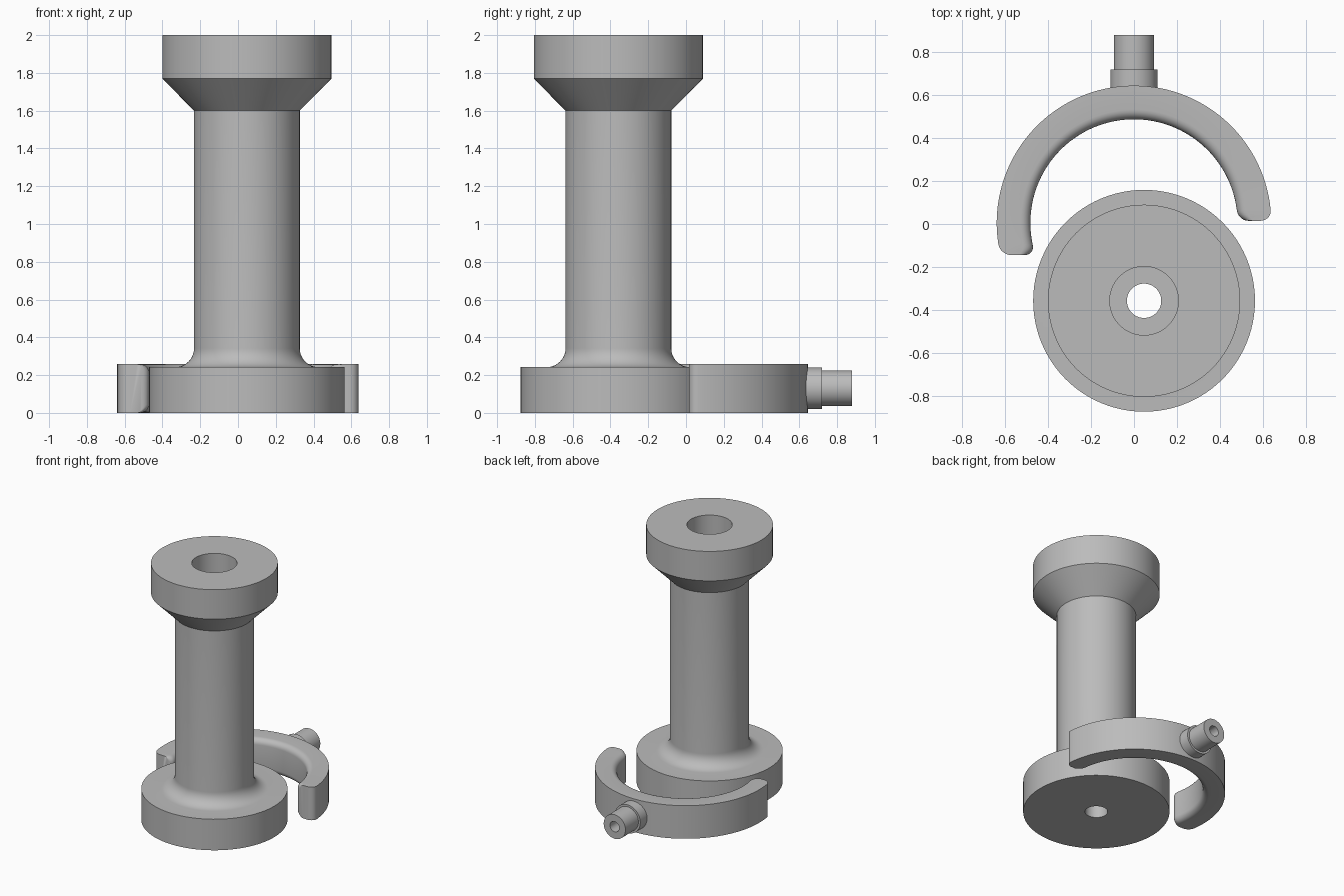
import bpy, bmesh, math
from mathutils import Matrix, Vector

if "Cube" in bpy.data.objects:
    bpy.data.objects.remove(bpy.data.objects["Cube"])

grey = bpy.data.materials.new("plain_grey")
grey.diffuse_color = (0.5, 0.5, 0.5, 1)
grey.use_nodes = True
grey.node_tree.nodes["Principled BSDF"].inputs["Base Color"].default_value = grey.diffuse_color


def finish(bm, name, angle=25):
    bmesh.ops.recalc_face_normals(bm, faces=bm.faces)
    mesh = bpy.data.meshes.new(name)
    bm.to_mesh(mesh)
    bm.free()
    mesh.materials.append(grey)
    obj = bpy.data.objects.new(name, mesh)
    bpy.context.collection.objects.link(obj)
    bpy.ops.object.select_all(action='DESELECT')
    obj.select_set(True)
    bpy.context.view_layer.objects.active = obj
    bpy.ops.object.shade_smooth_by_angle(angle=math.radians(angle))
    return obj


def bridge(bm, a, b):
    n = len(a)
    for i in range(n):
        j = (i + 1) % n
        bm.faces.new((a[i], a[j], b[j], b[i]))


def lathe(name, profile, matrix, steps=96):
    """Revolve a closed (radius, height) loop around local z."""
    bm = bmesh.new()
    rings = []
    for k in range(steps):
        t = 2 * math.pi * k / steps
        rings.append([bm.verts.new(matrix @ Vector((r * math.cos(t), r * math.sin(t), z)))
                      for r, z in profile])
    for k in range(steps):
        bridge(bm, rings[k], rings[(k + 1) % steps])
    return finish(bm, name)


# Flanged post: base disc, filleted neck, column, flared head, stepped bore
FIL = 0.10
fillet = [(0.28 + FIL - FIL * math.sin(a), 0.242 + FIL - FIL * math.cos(a))
          for a in (math.pi / 2 * i / 10 for i in range(11))]
post = [(0.08, 0), (0.517, 0), (0.517, 0.242)] + fillet + [
    (0.28, 1.60), (0.448, 1.77), (0.448, 2.0), (0.16, 2.0), (0.16, 0.242), (0.08, 0.242)]
lathe("flanged_post", post, Matrix.Translation((0.047, -0.358, 0)))

# Curved clamp: swept section with rounded inner edges and rounded end corners
CY, R_IN, R_OUT, H, F = 0.005, 0.483, 0.64, 0.258, 0.045
Y_RIGHT, Y_LEFT, CORNER = 0.015, -0.145, 0.05


def section(inset):
    r0, r1 = R_IN + inset, R_OUT - inset
    f = min(F, (r1 - r0) * 0.4)
    arc = [math.pi / 2 * i / 6 for i in range(7)]
    low = [(r0 + f - f * math.sin(a), f - f * math.cos(a)) for a in arc]
    return low + [(r, H - z) for r, z in reversed(low)] + [(r1, H), (r1, 0)]


# stations: (position along arc 0..1, distance in from the end, corner inset)
corner = [(CORNER * (1 - math.cos(a)), CORNER * (1 - math.sin(a)))
          for a in (math.pi / 2 * i / 7 for i in range(8))]
stations = [(0, d, s) for d, s in corner]
stations += [(i / 72, CORNER * (1 - 2 * i / 72), 0) for i in range(1, 72)]
stations += [(1, -d, s) for d, s in reversed(corner)]

bm = bmesh.new()
loops = []
for u, shift, inset in stations:
    loop = []
    for r, z in section(inset):
        start = math.asin((Y_RIGHT - CY) / r)
        end = math.pi - math.asin((Y_LEFT - CY) / r)
        t = start + (end - start) * u + shift / r
        loop.append(bm.verts.new((r * math.cos(t), CY + r * math.sin(t), z)))
    loops.append(loop)
for a, b in zip(loops, loops[1:]):
    bridge(bm, a, b)
bm.faces.new(loops[0])
bm.faces.new(loops[-1])
finish(bm, "curved_clamp", 35)

# Hollow nozzle with collar, pointing backwards from the clamp
nozzle = [(0, 0.58), (0.11, 0.58), (0.11, 0.72), (0.094, 0.72),
          (0.094, 0.88), (0.04, 0.88), (0.04, 0.60), (0, 0.60)]
bm_matrix = Matrix.Translation((0, 0, 0.13)) @ Matrix.Rotation(-math.pi / 2, 4, 'X')
obj = lathe("nozzle", nozzle, bm_matrix, 48)

# Merge the nozzle's axis points
bm = bmesh.new()
bm.from_mesh(obj.data)
bmesh.ops.remove_doubles(bm, verts=bm.verts, dist=1e-5)
bmesh.ops.recalc_face_normals(bm, faces=bm.faces)
bm.to_mesh(obj.data)
bm.free()
